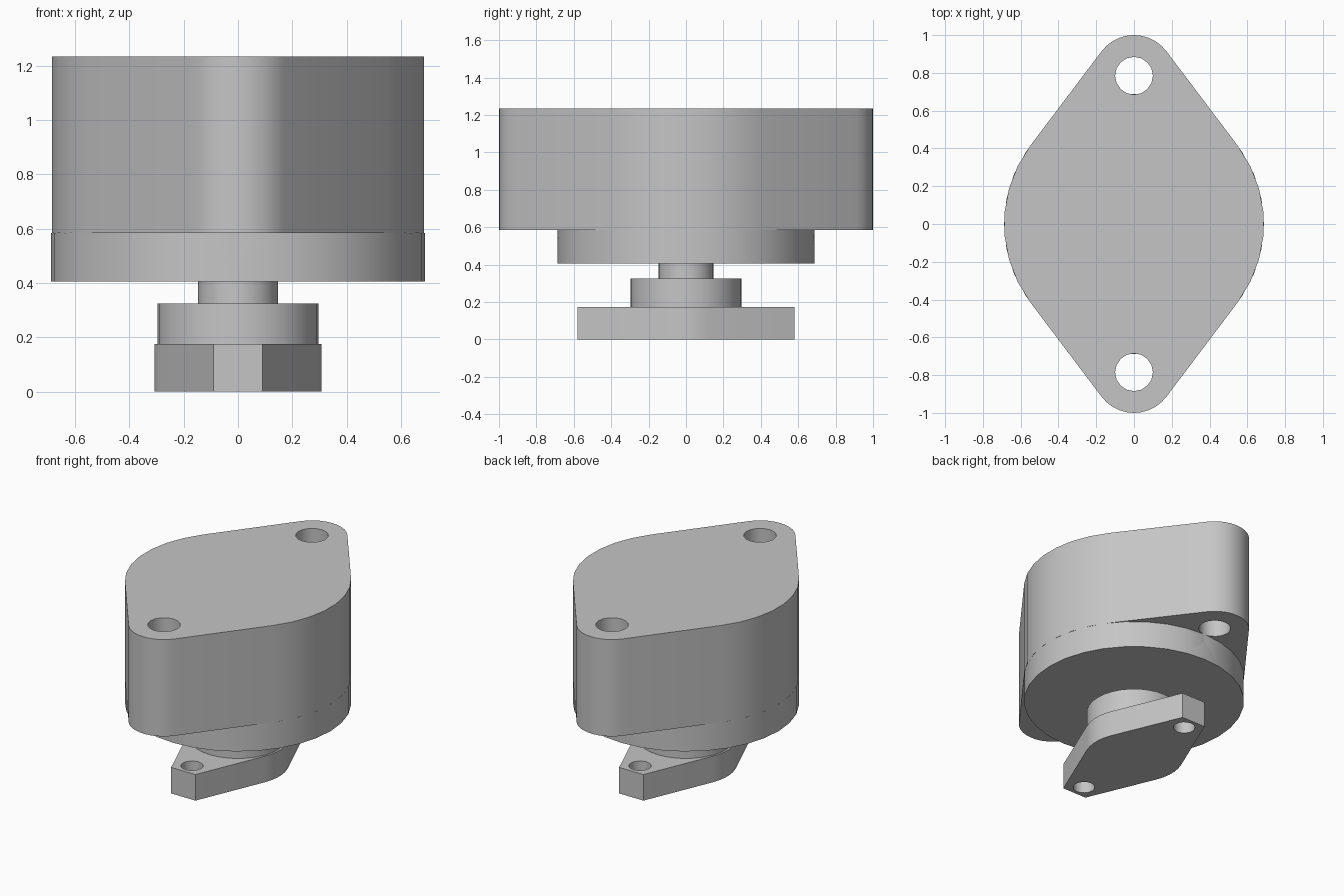
import bpy, bmesh
from math import sin, cos, acos, atan2, hypot, pi, radians

cube = bpy.data.objects.get("Cube")
if cube:
    bpy.data.objects.remove(cube, do_unlink=True)

GREY = (0.56, 0.56, 0.56, 1.0)
mat = bpy.data.materials.new("plain grey")
mat.use_nodes = True
mat.diffuse_color = GREY
mat.node_tree.nodes["Principled BSDF"].inputs["Base Color"].default_value = GREY


def arc(cy, r, start, end, steps):
    """Points on an arc centred on the y axis."""
    angles = [start + (end - start) * i / steps for i in range(steps + 1)]
    return [(r * cos(a), cy + r * sin(a)) for a in angles]


def prism(name, outline, z0, z1):
    """Extrude a closed outline between two heights."""
    bm = bmesh.new()
    face = bm.faces.new([bm.verts.new((x, y, z0)) for x, y in outline])
    top = bmesh.ops.extrude_face_region(bm, geom=[face])["geom"]
    verts = [g for g in top if isinstance(g, bmesh.types.BMVert)]
    bmesh.ops.translate(bm, verts=verts, vec=(0, 0, z1 - z0))
    bmesh.ops.recalc_face_normals(bm, faces=bm.faces)
    mesh = bpy.data.meshes.new(name)
    bm.to_mesh(mesh)
    bm.free()
    mesh.materials.append(mat)
    obj = bpy.data.objects.new(name, mesh)
    bpy.context.collection.objects.link(obj)
    return obj


def disc(name, r, z0, z1, cy=0.0, sides=32):
    return prism(name, arc(cy, r, 0, 2 * pi, sides)[:-1], z0, z1)


def select(obj):
    bpy.ops.object.select_all(action='DESELECT')
    obj.select_set(True)
    bpy.context.view_layer.objects.active = obj


def drill(obj, r, y, z0, z1):
    """Cut a pair of round holes at front and back."""
    for side in (-1, 1):
        cutter = disc("hole_cutter", r, z0, z1, side * y, 16)
        cutter.hide_render = True
        mod = obj.modifiers.new("hole", 'BOOLEAN')
        mod.operation, mod.solver, mod.object = 'DIFFERENCE', 'EXACT', cutter
        select(obj)
        bpy.ops.object.modifier_apply(modifier=mod.name)
        bpy.data.objects.remove(cutter, do_unlink=True)


# Housing: large round middle with tangent sides running to rounded ends
R, END_R = 0.688, 0.215
END_Y = 1 - END_R
t = pi / 2 - acos((R - END_R) / END_Y)
outline = (arc(0, R, -t, t, 7) + arc(END_Y, END_R, t, pi - t, 10)
           + arc(0, R, pi - t, pi + t, 7) + arc(-END_Y, END_R, pi + t, 2 * pi - t, 10))
housing = prism("housing", outline, 0.585, 1.235)
drill(housing, 0.1, END_Y, 0.5, 1.3)

# Round boss under the housing, lightly notched by the mounting holes
boss = disc("lower_boss", R, 0.405, 0.585)
drill(boss, 0.1, END_Y, 0.53, 0.7)

# Shaft and hub
shaft = disc("shaft", 0.147, 0.325, 0.405)
hub = disc("hub", 0.296, 0.175, 0.325)

# Drive flange: round middle with tangent sides running to flat ends
FR, FX, FY = 0.309, 0.09, 0.58
f = atan2(FY, FX) - acos(FR / hypot(FX, FY))
outline = (arc(0, FR, -f, f, 5) + [(FX, FY), (-FX, FY)]
           + arc(0, FR, pi - f, pi + f, 5) + [(-FX, -FY), (FX, -FY)])
flange = prism("drive_flange", outline, 0, 0.175)
drill(flange, 0.068, 0.488, -0.1, 0.3)

for part in (housing, boss, shaft, hub, flange):
    select(part)
    bpy.ops.object.shade_smooth_by_angle(angle=radians(30))
